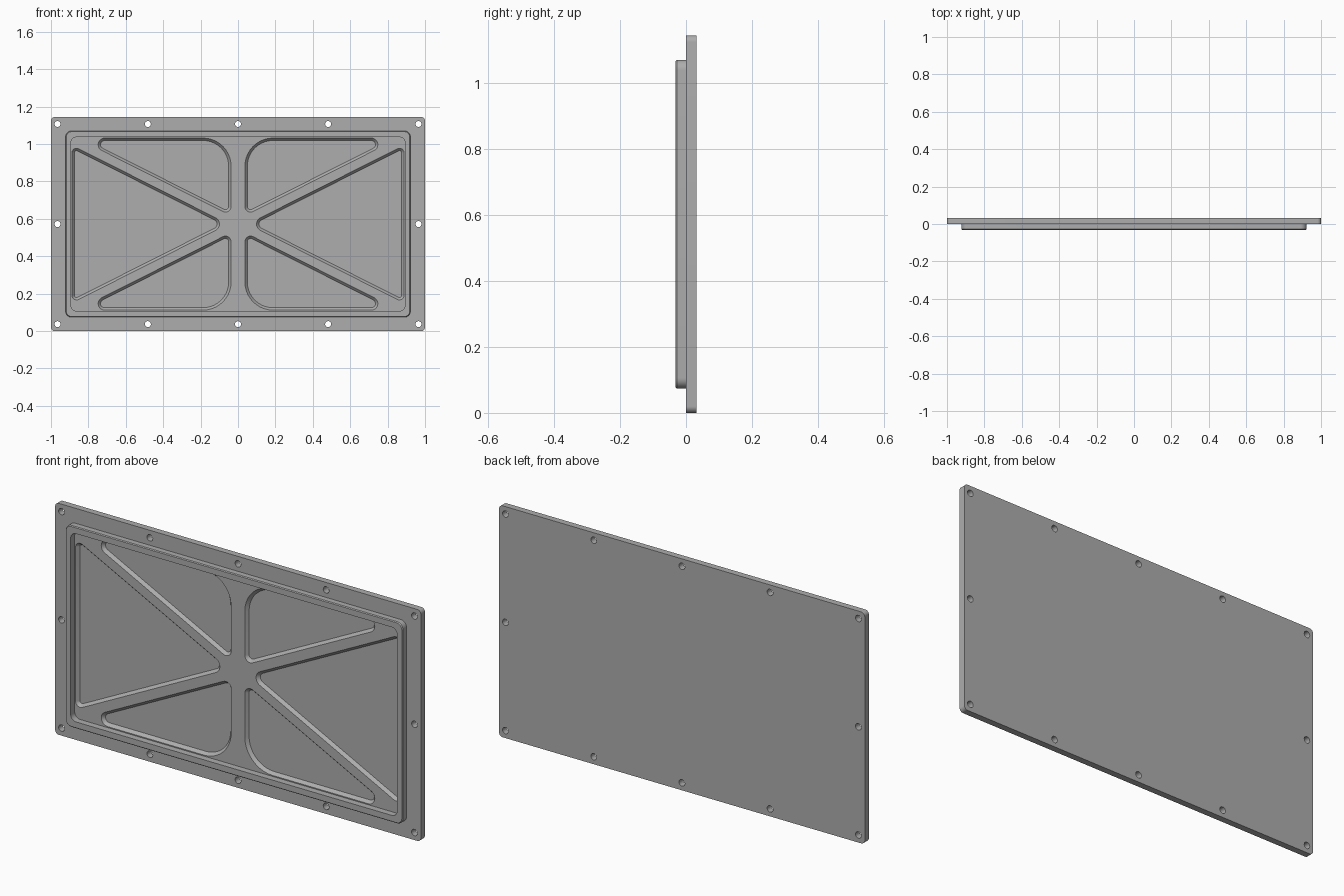
import bpy, bmesh, math
from mathutils import Vector

old = bpy.data.objects.get("Cube")
if old:
    bpy.data.objects.remove(old)

MID = 0.572                     # height of the panel's centre
FRONT, BACK, FLOOR = -0.032, 0.032, 0.015

grey = bpy.data.materials.new("plain grey")
grey.use_nodes = True
COLOUR = (0.42, 0.42, 0.42, 1)
grey.diffuse_color = COLOUR
grey.node_tree.nodes["Principled BSDF"].inputs["Base Color"].default_value = COLOUR


def inset(points, d):
    """Move every side of a counter-clockwise convex outline inward by d."""
    result = []
    for i, p in enumerate(points):
        a = (p - points[i - 1]).normalized()
        b = (points[(i + 1) % len(points)] - p).normalized()
        na, nb = Vector((-a.y, a.x)), Vector((-b.y, b.x))
        result.append(p + (na + nb) * d / (1 + na.dot(nb)))
    return result


def rounded(points, radii, d=0.0, steps=10):
    """Inset outline with an arc at each corner."""
    pts = inset(points, d)
    out = []
    for i, p in enumerate(pts):
        u = (pts[i - 1] - p).normalized()
        v = (pts[(i + 1) % len(pts)] - p).normalized()
        r = max(radii[i] - d, 0.002)
        half = u.angle(v) / 2
        centre = p + (u + v).normalized() * r / math.sin(half)
        start = p + u * r / math.tan(half) - centre
        turn = math.pi - 2 * half
        for k in range(steps + 1):
            t = turn * k / steps
            c, s = math.cos(t), math.sin(t)
            out.append(centre + Vector((c * start.x - s * start.y,
                                        s * start.x + c * start.y)))
    return out


def loft(name, layers):
    """Closed solid through outlines given as (outline, y)."""
    bm = bmesh.new()
    rings = [[bm.verts.new((p.x, y, p.y + MID)) for p in loop] for loop, y in layers]
    bm.faces.new(rings[0])
    bm.faces.new(rings[-1][::-1])
    n = len(rings[0])
    for a, b in zip(rings, rings[1:]):
        for i in range(n):
            j = (i + 1) % n
            bm.faces.new((a[i], b[i], b[j], a[j]))
    bmesh.ops.recalc_face_normals(bm, faces=bm.faces[:])
    mesh = bpy.data.meshes.new(name)
    bm.to_mesh(mesh)
    bm.free()
    mesh.materials.append(grey)
    obj = bpy.data.objects.new(name, mesh)
    bpy.context.collection.objects.link(obj)
    return obj


def cut(target, cutter):
    mod = target.modifiers.new("cut", "BOOLEAN")
    mod.operation, mod.solver, mod.object = "DIFFERENCE", "EXACT", cutter
    bpy.context.view_layer.objects.active = target
    bpy.ops.object.modifier_apply(modifier=mod.name)
    bpy.data.objects.remove(cutter)


def rectangle(w, h):
    return [Vector(p) for p in ((-w, -h), (w, -h), (w, h), (-w, h))]


# Flat mounting plate
edge = rounded(rectangle(1, MID), [0.02] * 4)
plate = loft("mounting_plate", [(edge, 0), (edge, BACK)])

# Screw holes around the border
spots = [(x, z) for x in (-0.965, -0.482, 0, 0.482, 0.965) for z in (-0.535, 0.535)]
spots += [(-0.965, 0), (0.965, 0)]
for x, z in spots:
    ring = [Vector((x + 0.016 * math.cos(a), z + 0.016 * math.sin(a)))
            for a in (math.tau * k / 24 for k in range(24))]
    cut(plate, loft("hole_cutter", [(ring, -0.1), (ring, 0.1)]))

# Pockets between the ribs, with sloping walls
SLOPE, GAP, TOP, SIDE, POST = 0.504, 0.0265, 0.46, 0.888, 0.037
side = [(GAP / SLOPE, 0), (SIDE, GAP - SLOPE * SIDE), (SIDE, SLOPE * SIDE - GAP)]
upper = [(POST, SLOPE * POST + GAP), ((TOP - GAP) / SLOPE, TOP), (POST, TOP)]
pockets = [(side, [0.038, 0.025, 0.025], 1, 1), (side, [0.038, 0.025, 0.025], -1, 1)]
pockets += [(upper, [0.03, 0.035, 0.15], sx, sz) for sx in (-1, 1) for sz in (-1, 1)]
for shape, radii, sx, sz in pockets:
    points = [Vector(p) for p in shape]

    def outline(d):
        return [Vector((p.x * sx, p.y * sz)) for p in rounded(points, radii, d)]
    cut(plate, loft("pocket_cutter",
                    [(outline(0), -0.02), (outline(0), 0), (outline(0.013), FLOOR)]))

# Raised rim with a softened front edge
outer, corner = rectangle(0.922, 0.498), [0.032] * 4
rim = loft("raised_rim", [(rounded(outer, corner, 0.004), FRONT),
                          (rounded(outer, corner), FRONT + 0.004),
                          (rounded(outer, corner), 0.001)])
inner = rounded(rectangle(0.893, 0.465), [0.03] * 4)
cut(rim, loft("rim_cutter", [(inner, -0.1), (inner, 0.1)]))

for obj in (plate, rim):
    bpy.ops.object.select_all(action="DESELECT")
    obj.select_set(True)
    bpy.context.view_layer.objects.active = obj
    bpy.ops.object.shade_smooth_by_angle(angle=math.radians(30))
